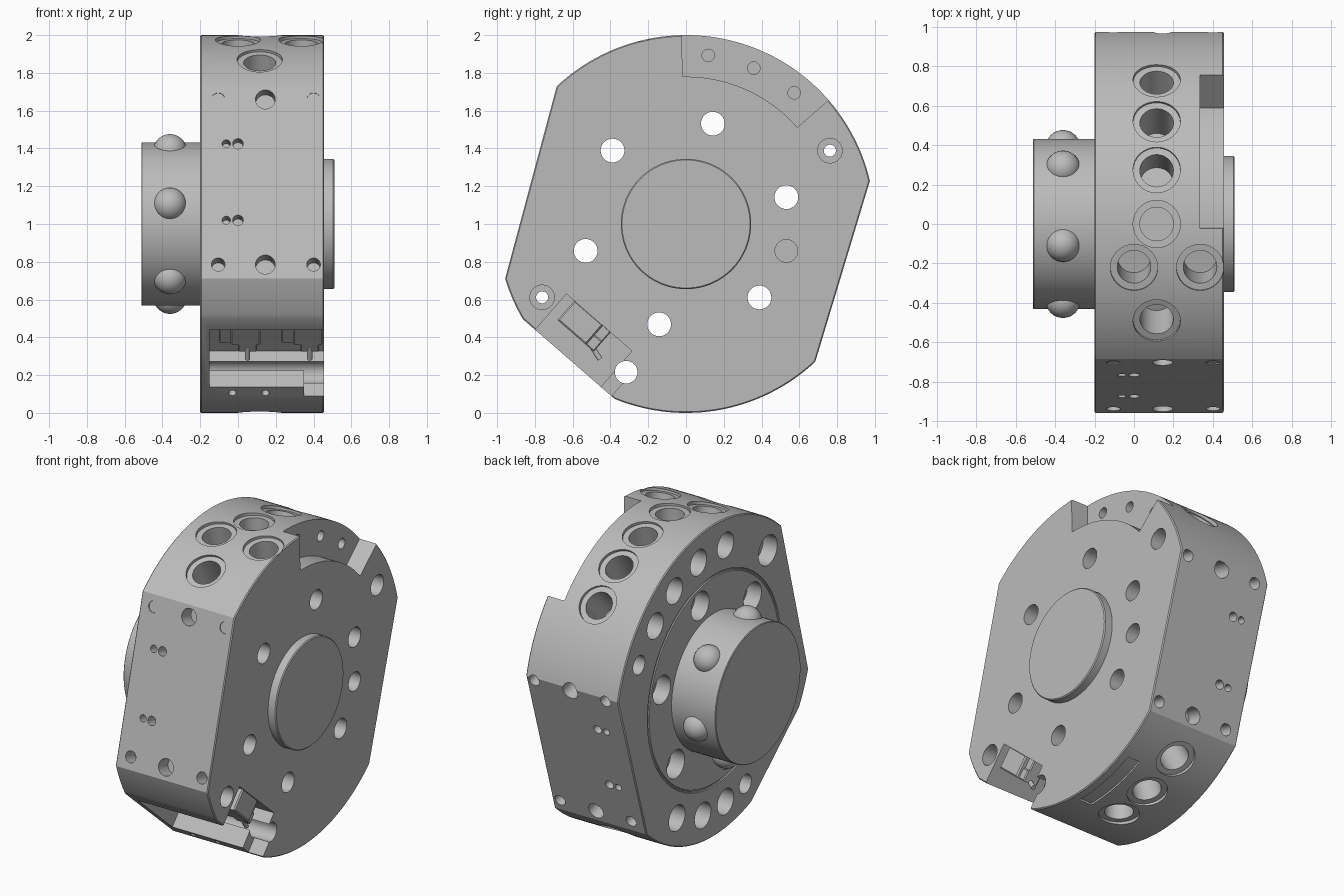
import bpy, bmesh
from math import sin, cos, radians
from mathutils import Vector, Matrix

cube = bpy.data.objects.get("Cube")
if cube:
    bpy.data.objects.remove(cube)

steel = bpy.data.materials.new("grey_steel")
steel.use_nodes = True
GREY = (0.5, 0.5, 0.5, 1)
steel.diffuse_color = GREY
steel.node_tree.nodes["Principled BSDF"].inputs["Base Color"].default_value = GREY

X0, X1, MID = -0.2, 0.455, 0.115
AXIS = Vector((1, 0, 0))
cutters = []


def polar(angle, radius=1.0, x=0.0):
    a = radians(angle)
    return Vector((x, radius * cos(a), 1 + radius * sin(a)))


def arc(a0, a1, radius, steps):
    return [polar(a0 + (a1 - a0) * i / steps, radius) for i in range(steps + 1)]


def finish(bm, name):
    bmesh.ops.recalc_face_normals(bm, faces=bm.faces)
    mesh = bpy.data.meshes.new(name)
    bm.to_mesh(mesh)
    bm.free()
    mesh.materials.append(steel)
    ob = bpy.data.objects.new(name, mesh)
    bpy.context.collection.objects.link(ob)
    return ob


def prism(name, outline, x0, x1, bevel=0):
    """Extrude a side outline along x."""
    bm = bmesh.new()
    face = bm.faces.new([bm.verts.new((x0, p.y, p.z)) for p in outline])
    new = bmesh.ops.extrude_face_region(bm, geom=[face])["geom"]
    bmesh.ops.translate(bm, vec=(x1 - x0, 0, 0),
                        verts=[v for v in new if isinstance(v, bmesh.types.BMVert)])
    if bevel:
        rims = [e for e in bm.edges if abs(e.verts[0].co.x - e.verts[1].co.x) < 1e-5]
        bmesh.ops.bevel(bm, geom=rims, offset=bevel, segments=1, affect='EDGES')
    return finish(bm, name)


def rod(name, start, direction, length, r, r_end=None, sides=32):
    """Cylinder or cone from a start point along a direction."""
    bm = bmesh.new()
    d = Vector(direction).normalized()
    place = Matrix.Translation(start + d * length / 2) @ d.to_track_quat('Z', 'Y').to_matrix().to_4x4()
    bmesh.ops.create_cone(bm, cap_ends=True, segments=sides, radius1=r,
                          radius2=r if r_end is None else r_end, depth=length, matrix=place)
    return finish(bm, name)


def cut(ob):
    ob.hide_render = True
    cutters.append(ob)


def drill(surface, inward, r, depth):
    d = Vector(inward).normalized()
    cut(rod("drill", surface - d * 0.05, d, depth + 0.05, r))


def sector(a0, a1, r0, r1, x0, x1):
    cut(prism("sector_cutter", arc(a0, a1, r0, 24) + arc(a1, a0, r1, 24), x0, x1))


# Local frame of the sloped lower front: t runs down the slope, n points outward
N = polar(229) - polar(0, 0)
T = Vector((0, -N.z, N.y))


def slope(t, n, x=0.0):
    return Vector((x, 0, 1)) + T * t + N * n


def slope_box(name, x0, x1, t0, t1, n0, n1, bevel=0):
    return prism(name, [slope(t0, n0), slope(t1, n0), slope(t1, n1), slope(t0, n1)], x0, x1, bevel)


# Main disc body with two side flats and one sloped flat
outline = (arc(13.2, 133.2, 1, 64) + arc(196.8, 210.2, 1, 8) + arc(247.8, 313.2, 1, 36))
body = prism("disc_body", outline, X0, X1, 0.006)

# Sector recess on the upper face, with three small holes
sector(41, 91.3, 0.78, 1.2, 0.335, X1 + 0.1)
for a in (50.5, 66.5, 82.5):
    drill(polar(a, 0.9, 0.335), -AXIS, 0.033, 0.1)

# Shallow slot on the lower rim
sector(-91, -65, 0.988, 1.1, 0.31, 0.4)

# Stepped rim ports
ports = [(a, MID) for a in (43, 58.5, 74, 90, 119.5, -59, -75, -90)] + [(102.8, 0.0), (102.8, 0.335)]
for a, x in ports:
    inward = polar(a, -1) - polar(a, 0)
    drill(polar(a, 1, x), inward, 0.12, 0.02)
    drill(polar(a, 1, x), inward, 0.085, 0.26)

# Bolt holes through the body, one blind, widened on the far face
for a in (15, 75, 135, 195, 255, 315):
    drill(polar(a, 0.55, X1), -AXIS, 0.063, 0.8)
    drill(polar(a, 0.55, X0), AXIS, 0.09, 0.1)
drill(polar(-15, 0.55, X1), -AXIS, 0.06, 0.12)

# Stepped dowel holes and one plain through hole
for a in (27, 207):
    drill(polar(a, 0.855, X1), -AXIS, 0.065, 0.1)
    drill(polar(a, 0.855, X1), -AXIS, 0.032, 0.8)
    drill(polar(a, 0.855, X0), AXIS, 0.06, 0.1)
drill(polar(248, 0.846, X1), -AXIS, 0.06, 0.8)

# Outer ring of blind holes on the far face
for a in (44, 61, 79, 98, 131, -63, -82, -98):
    drill(polar(a, 0.83, X0), AXIS, 0.095 if a == 131 else 0.082, 0.1)

# Round groove on the far face
bpy.ops.mesh.primitive_torus_add(major_segments=96, minor_segments=8, major_radius=0.668,
                                 minor_radius=0.009, location=(X0, 0, 1), rotation=(0, radians(90), 0))
cut(bpy.context.object)

# Holes in both side flats, the second turned half a revolution
for turn in (0, 180):
    normal = polar(165 + turn) - polar(0, 0)
    up = Vector((0, normal.z, -normal.y)) * (1 if turn == 0 else -1)

    def on_flat(x, s):
        flip = 1 if turn == 0 else -1
        return Vector((x, 0, 1)) + normal * 0.85 + up * s * flip

    for s in (0.455, -0.45):
        for x, r in ((-0.105, 0.036), (0.145, 0.052), (0.4, 0.036)):
            plugged = turn == 0 and s > 0 and r < 0.05
            drill(on_flat(x, s), -normal, r, 0.006 if plugged else 0.1)
    for s in (0.212, -0.207):
        drill(on_flat(-0.062, s), -normal, 0.022, 0.08)
        drill(on_flat(0.0, s), -normal, 0.028, 0.08)

# Pocket in the sloped flat, its corner notch and two screw holes
cut(slope_box("pocket_cutter", -0.15, X1 + 0.1, -0.235, 0.225, 0.695, 1.2))
cut(slope_box("notch_cutter", 0.35, X1 + 0.1, 0.2, 0.3, 0.78, 1.2))
for x in (-0.03, 0.145):
    drill(slope(0.275, 0.947, x), -N, 0.02, 0.08)

# Apply the cuts
for c in cutters:
    mod = body.modifiers.new("cut", 'BOOLEAN')
    mod.operation, mod.object, mod.solver = 'DIFFERENCE', c, 'EXACT'
bpy.context.view_layer.update()
result = bpy.data.meshes.new_from_object(body.evaluated_get(bpy.context.evaluated_depsgraph_get()))
body.modifiers.clear()
body.data = result
result.materials.clear()
result.materials.append(steel)
for c in cutters:
    bpy.data.objects.remove(c)

parts = [body]

# Raised centre plate and locking hub
parts.append(prism("centre_plate", arc(0, 356.25, 0.345, 95), X1 - 0.02, 0.51, 0.006))
parts.append(prism("locking_hub", arc(0, 356.25, 0.432, 95), -0.512, X0 + 0.02, 0.004))

# Six locking balls around the hub
for i in range(6):
    bm = bmesh.new()
    bmesh.ops.create_uvsphere(bm, u_segments=32, v_segments=16, radius=0.088,
                              matrix=Matrix.Translation(polar(45 + 60 * i, 0.402, -0.36)))
    parts.append(finish(bm, "locking_ball_%d" % (i + 1)))

# Two electrical connectors in the pocket, each with a lip and a pin
for label, x0, x1 in (("inner", -0.1, 0.12), ("outer", 0.23, 0.45)):
    pin_x = x0 + 0.15
    parts.append(slope_box(label + "_connector", x0 + 0.06, x1, -0.18, 0.02, 0.69, 0.83, 0.008))
    parts.append(slope_box(label + "_connector_foot", x0, x1 - 0.03, -0.05, 0.075, 0.69, 0.77, 0.006))
    parts.append(slope_box(label + "_connector_lip", pin_x - 0.05, pin_x + 0.05, 0.0, 0.075, 0.76, 0.83, 0.006))
    parts.append(rod(label + "_connector_pin", slope(0.03, 0.81, pin_x), T + N * 0.3, 0.1, 0.014, sides=16))

# Smooth shading with sharp edges kept
bpy.ops.object.select_all(action='DESELECT')
for ob in parts:
    ob.select_set(True)
bpy.context.view_layer.objects.active = body
bpy.ops.object.shade_smooth_by_angle(angle=radians(30))
